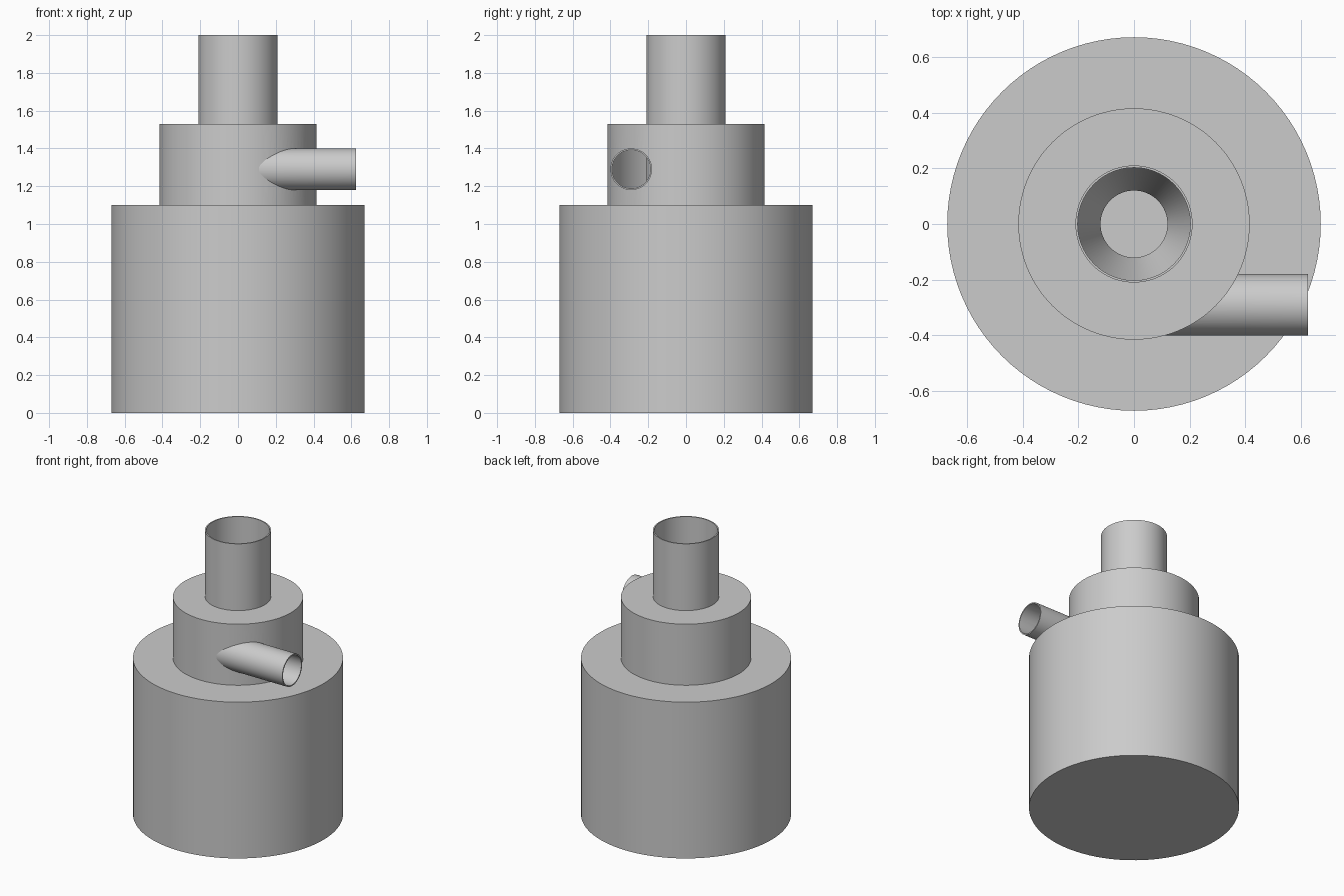
import bpy, bmesh, math
from mathutils import Matrix

cube = bpy.data.objects.get("Cube")
if cube:
    bpy.data.objects.remove(cube, do_unlink=True)

SEGMENTS = 96
WALL = 0.008
TANK_R, TANK_TOP = 0.67, 1.10
CHAMBER_R, CHAMBER_TOP = 0.415, 1.53
OUTLET_R, OUTLET_BOTTOM, TOP = 0.21, 1.0, 2.0
INLET_R, INLET_Y, INLET_Z, INLET_END = 0.11, -0.29, 1.29, 0.625

grey = bpy.data.materials.new("plain grey")
grey.use_nodes = True
grey.diffuse_color = (0.6, 0.6, 0.6, 1)
grey.node_tree.nodes["Principled BSDF"].inputs["Base Color"].default_value = (0.6, 0.6, 0.6, 1)


def lathe(name, profile, closed=True):
    """Revolve a profile of (radius, height) points around the z axis."""
    bm = bmesh.new()
    verts = [bm.verts.new((r, 0, z)) for r, z in profile]
    edges = [bm.edges.new(pair) for pair in zip(verts, verts[1:])]
    if closed:
        edges.append(bm.edges.new((verts[-1], verts[0])))
    bmesh.ops.spin(bm, geom=verts + edges, cent=(0, 0, 0), axis=(0, 0, 1),
                   angle=math.tau, steps=SEGMENTS)
    bmesh.ops.remove_doubles(bm, verts=bm.verts, dist=0.0001)
    bmesh.ops.recalc_face_normals(bm, faces=bm.faces)
    mesh = bpy.data.meshes.new(name)
    bm.to_mesh(mesh)
    bm.free()
    obj = bpy.data.objects.new(name, mesh)
    bpy.context.collection.objects.link(obj)
    mesh.materials.append(grey)
    return obj


def tube(name, radius, bottom, top):
    inner = radius - WALL
    return lathe(name, [(radius, bottom), (radius, top), (inner, top), (inner, bottom)])


def solid(name, radius, bottom, top):
    return lathe(name, [(0, bottom), (radius, bottom), (radius, top), (0, top)], closed=False)


def lay_along_x(obj):
    obj.data.transform(Matrix.Translation((0, INLET_Y, INLET_Z)) @ Matrix.Rotation(math.pi / 2, 4, "Y"))


def cut(obj, cutter):
    """Subtract the cutter from the part, then discard the cutter."""
    cutter.hide_render = True
    mod = obj.modifiers.new("opening", "BOOLEAN")
    mod.operation = "DIFFERENCE"
    mod.solver = "EXACT"
    mod.object = cutter
    bpy.context.view_layer.objects.active = obj
    bpy.ops.object.modifier_apply(modifier=mod.name)
    bpy.data.objects.remove(cutter, do_unlink=True)


# Hollow collecting tank with an open ring in its lid
throat = CHAMBER_R - WALL
tank = lathe("collecting_tank", [
    (0, 0), (TANK_R, 0), (TANK_R, TANK_TOP), (throat, TANK_TOP),
    (throat, TANK_TOP - WALL), (TANK_R - WALL, TANK_TOP - WALL),
    (TANK_R - WALL, WALL), (0, WALL)], closed=False)

# Upper chamber, with a lid around the outlet pipe
chamber = lathe("upper_chamber", [
    (OUTLET_R - WALL / 2, CHAMBER_TOP), (CHAMBER_R, CHAMBER_TOP),
    (CHAMBER_R, TANK_TOP), (throat, TANK_TOP),
    (throat, CHAMBER_TOP - WALL), (OUTLET_R - WALL / 2, CHAMBER_TOP - WALL)])

# Funnel hanging inside the tank
funnel = lathe("inner_funnel", [
    (throat, TANK_TOP), (0.12, 0.2), (0.12 + WALL, 0.2), (throat + WALL, TANK_TOP - WALL / 2)])

# Outlet pipe reaching down into the chamber
outlet = tube("outlet_pipe", OUTLET_R, OUTLET_BOTTOM, TOP)

# Tangential inlet pipe, trimmed to the chamber wall
inlet = tube("inlet_pipe", INLET_R, 0.02, INLET_END)
lay_along_x(inlet)
cut(inlet, solid("trim_cutter", CHAMBER_R - WALL / 2, 1, 1.6))
hole = solid("inlet_cutter", INLET_R - WALL, 0.03, INLET_END)
lay_along_x(hole)
cut(chamber, hole)

# Smooth walls with crisp rims
parts = [tank, chamber, funnel, outlet, inlet]
bpy.ops.object.select_all(action="DESELECT")
for part in parts:
    part.select_set(True)
bpy.context.view_layer.objects.active = tank
bpy.ops.object.shade_smooth_by_angle(angle=math.radians(30))
